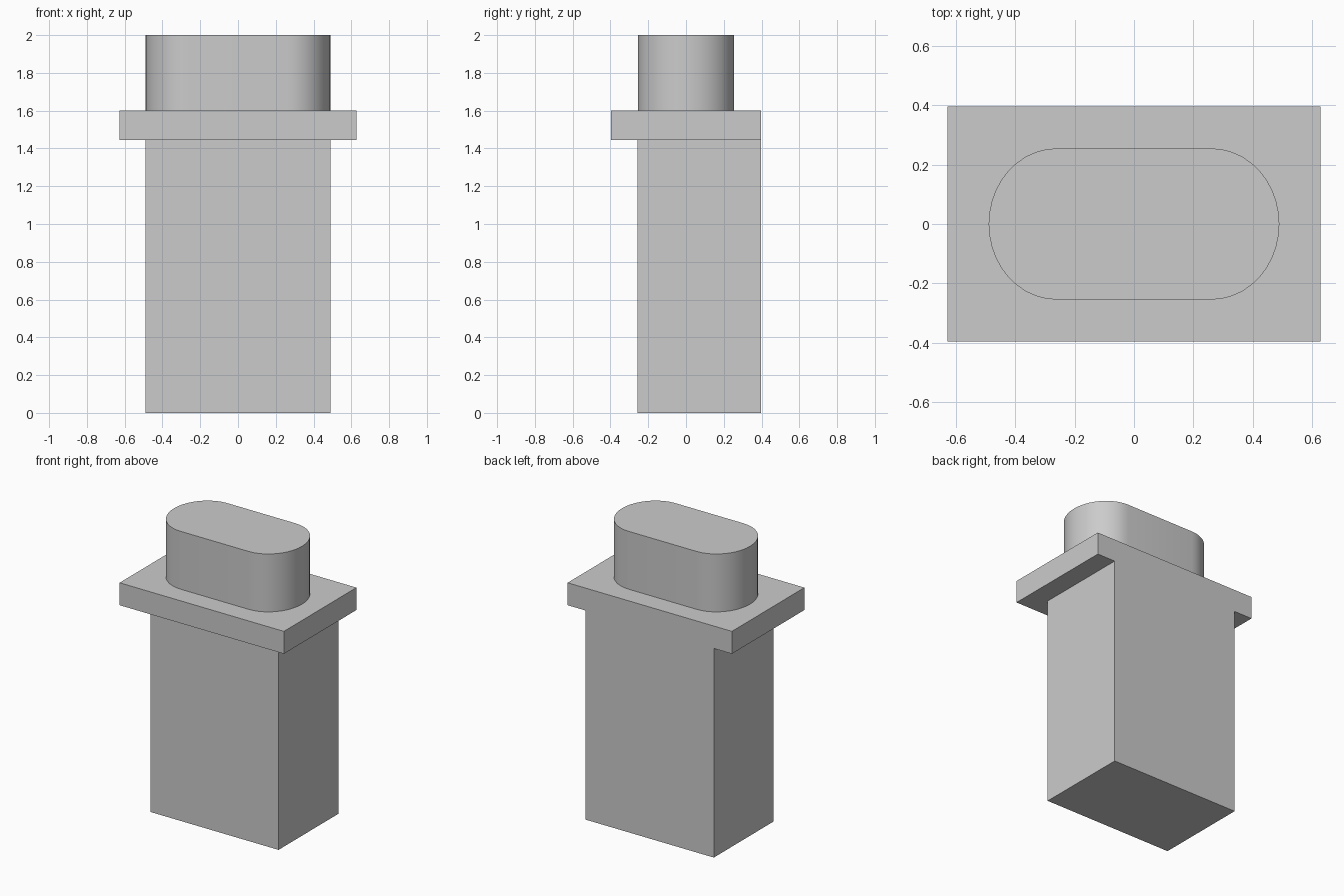
import bpy
import bmesh
import math

cube = bpy.data.objects.get("Cube")
if cube:
    bpy.data.objects.remove(cube, do_unlink=True)

# Single grey material
grey = bpy.data.materials.new("plain grey")
grey.use_nodes = True
colour = (0.6, 0.6, 0.6, 1)
grey.diffuse_color = colour
grey.node_tree.nodes["Principled BSDF"].inputs["Base Color"].default_value = colour


def extrude_profile(name, points, bottom, top):
    """Make a closed prism from an outline in x and y."""
    bm = bmesh.new()
    base = bm.faces.new([bm.verts.new((x, y, bottom)) for x, y in points])
    result = bmesh.ops.extrude_face_region(bm, geom=[base], use_keep_orig=True)
    moved = [v for v in result["geom"] if isinstance(v, bmesh.types.BMVert)]
    bmesh.ops.translate(bm, verts=moved, vec=(0, 0, top - bottom))
    bmesh.ops.recalc_face_normals(bm, faces=bm.faces)
    mesh = bpy.data.meshes.new(name)
    bm.to_mesh(mesh)
    bm.free()
    mesh.materials.append(grey)
    obj = bpy.data.objects.new(name, mesh)
    bpy.context.collection.objects.link(obj)
    return obj


def rectangle(half_width, front, back):
    return [(-half_width, front), (half_width, front),
            (half_width, back), (-half_width, back)]


def rounded_end_outline(half_width, half_depth, straight, steps=20):
    """Straight long sides joined by half-ellipse ends."""
    points = []
    for side in (1, -1):
        for i in range(steps + 1):
            a = math.pi * (i / steps - 0.5)
            points.append((side * (straight + (half_width - straight) * math.cos(a)),
                           side * half_depth * math.sin(a)))
    return points


# Rectangular body, flush with the back of the flange
extrude_profile("body", rectangle(0.49, -0.257, 0.396), 0, 1.445)

# Wide flat flange
extrude_profile("flange", rectangle(0.628, -0.396, 0.396), 1.445, 1.6)

# Rounded plug on top
plug = extrude_profile("top_plug", rounded_end_outline(0.49, 0.255, 0.26), 1.6, 2)
bpy.ops.object.select_all(action="DESELECT")
plug.select_set(True)
bpy.context.view_layer.objects.active = plug
bpy.ops.object.shade_smooth_by_angle(angle=math.radians(30))
